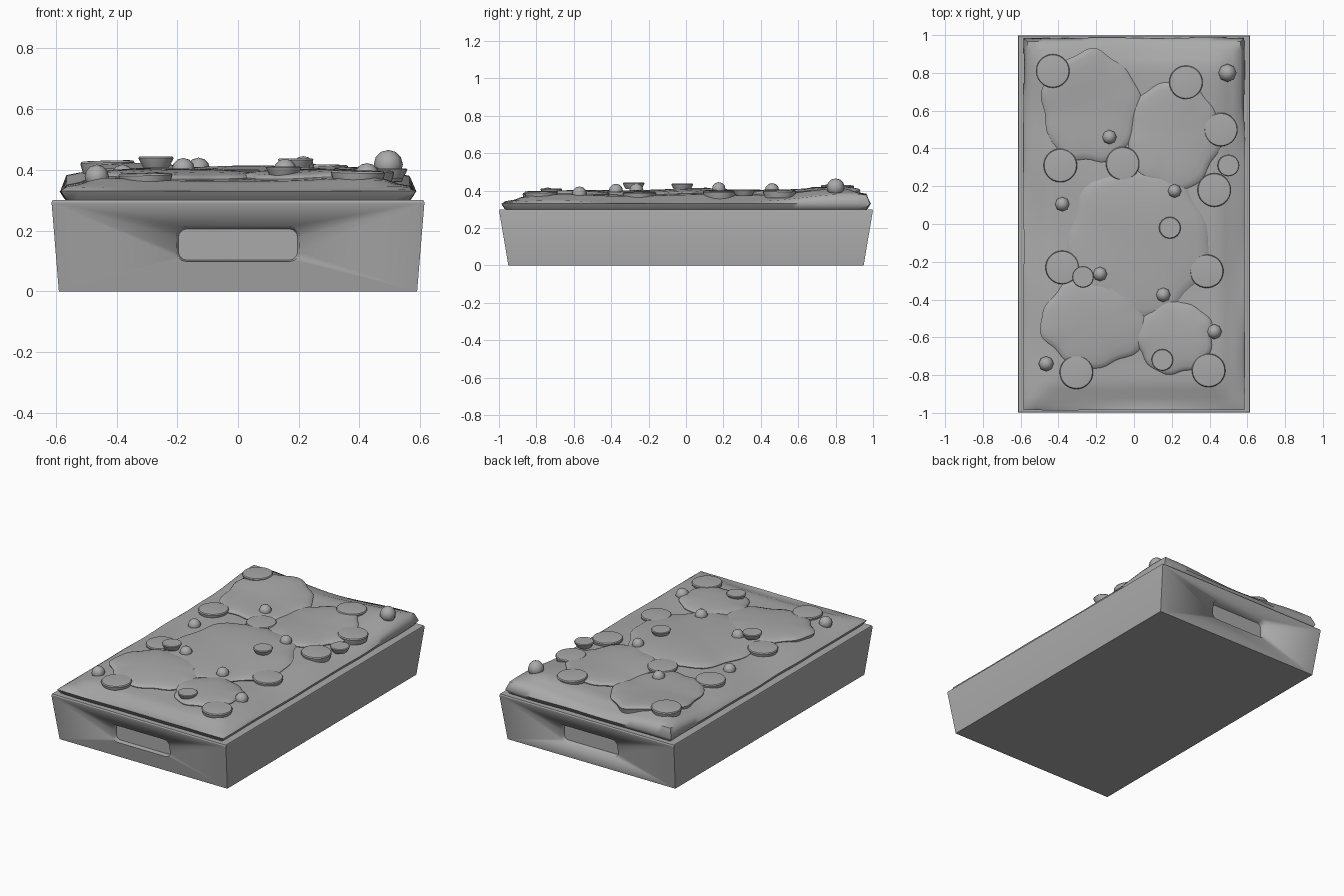
import bpy, bmesh, math
from mathutils import Vector, noise

cube = bpy.data.objects.get("Cube")
if cube:
    bpy.data.objects.remove(cube, do_unlink=True)

grey = bpy.data.materials.new("plain grey")
grey.use_nodes = True
COLOUR = (0.4, 0.4, 0.4, 1)
grey.diffuse_color = COLOUR
grey.node_tree.nodes["Principled BSDF"].inputs["Base Color"].default_value = COLOUR


def finish(name, bm, angle=35):
    """Turn a bmesh into a smooth-shaded object with sharp edges kept."""
    bmesh.ops.recalc_face_normals(bm, faces=bm.faces)
    mesh = bpy.data.meshes.new(name)
    bm.to_mesh(mesh)
    bm.free()
    obj = bpy.data.objects.new(name, mesh)
    bpy.context.collection.objects.link(obj)
    mesh.materials.append(grey)
    bpy.ops.object.select_all(action="DESELECT")
    obj.select_set(True)
    bpy.context.view_layer.objects.active = obj
    bpy.ops.object.shade_smooth_by_angle(angle=math.radians(angle))
    return obj


def loft(bm, rings):
    """Skin a list of point rings and cap both ends."""
    loops = [[bm.verts.new(p) for p in ring] for ring in rings]
    n = len(loops[0])
    for low, high in zip(loops, loops[1:]):
        for i in range(n):
            j = (i + 1) % n
            bm.faces.new((low[i], low[j], high[j], high[i]))
    bm.faces.new(loops[0])
    bm.faces.new(loops[-1])


def smooth(t):
    t = max(0, min(1, t))
    return t * t * (3 - 2 * t)


def dough_top(x, y):
    """Height of the uneven dough surface."""
    wave = 0.007 * math.sin(5 * x + 1.5) * math.cos(4 * y) + 0.004 * math.sin(9 * y + 3 * x)
    corner = 0.025 * smooth((y - 0.5) / 0.4) * smooth(abs(x) / 0.5)
    return 0.378 + wave + corner + 0.008 * y


# Tray: tapered block with a narrow rounded rim
def rect(x, y, z):
    return [(-x, -y, z), (x, -y, z), (x, y, z), (-x, y, z)]


bm = bmesh.new()
loft(bm, [rect(0.59, 0.95, 0), rect(0.614, 0.999, 0.292),
          rect(0.611, 0.996, 0.3), rect(0.59, 0.975, 0.3)])
tray = finish("tray", bm, 30)

# Handle recesses in both ends
for side, label in ((-1, "front"), (1, "back")):
    bm = bmesh.new()
    rings = []
    for depth, grow in ((0.1, 0.006), (0.015, 0.006), (-0.035, -0.004)):
        ring = []
        for k in range(16):
            a = math.tau * (k // 4 * 4 + k % 4 * 4 / 3) / 16
            sx = 1 if k < 4 or k >= 12 else -1
            sz = 1 if k < 8 else -1
            ring.append((sx * 0.17 + math.cos(a) * (0.03 + grow), side * (0.975 + depth),
                         0.154 + sz * 0.025 + math.sin(a) * (0.03 + grow)))
        rings.append(ring)
    loft(bm, rings)
    cutter = finish(label + "_handle_cutter", bm)
    cutter.hide_render = True
    cutter.hide_set(True)
    cut = tray.modifiers.new(label + " handle", "BOOLEAN")
    cut.operation = "DIFFERENCE"
    cut.solver = "EXACT"
    cut.object = cutter

bpy.context.view_layer.objects.active = tray
for modifier in list(tray.modifiers):
    bpy.ops.object.modifier_apply(modifier=modifier.name)
for cutter in [o for o in bpy.data.objects if o.name.endswith("_handle_cutter")]:
    bpy.data.objects.remove(cutter, do_unlink=True)

# Dough: wavy slab with puffy, rounded sides
bm = bmesh.new()
NX, NY = 28, 44
grid = bmesh.ops.create_grid(bm, x_segments=NX, y_segments=NY, size=1)
for v in bm.verts:
    x, y = v.co.x * 0.565, v.co.y * 0.965
    edge = min(0.565 - abs(x), 0.965 - abs(y))
    drop = 0.035 * (1 - smooth(edge / 0.13))
    v.co = (x, y, dough_top(x, y) - drop)
border = [e for e in bm.edges if e.is_boundary]
for grow, z in ((0.02, 0.33), (0.004, 0.305), (-0.02, 0.285)):
    new = bmesh.ops.extrude_edge_only(bm, edges=border)["geom"]
    for v in (g for g in new if isinstance(g, bmesh.types.BMVert)):
        wobble = 0.006 * noise.noise(Vector((v.co.x * 4, v.co.y * 4, 1)))
        for axis, half in ((0, 0.565), (1, 0.965)):
            if abs(v.co[axis]) > half - 0.004:
                v.co[axis] = math.copysign(half + grow + wobble, v.co[axis])
        v.co.z = z
    border = [g for g in new if isinstance(g, bmesh.types.BMEdge)]
bmesh.ops.holes_fill(bm, edges=border)
finish("dough", bm, 60)

# Melted patches: lobed, shallow domes lying on the dough
patches = [(-0.23, 0.62, 0.265, 0.305, 0.3), (0.21, 0.47, 0.25, 0.3, 1.7),
           (0.02, -0.1, 0.385, 0.405, 2.6), (-0.21, -0.52, 0.29, 0.245, 4.1),
           (0.215, -0.6, 0.21, 0.2, 5.2)]
for number, (cx, cy, rx, ry, seed) in enumerate(patches, 1):
    bm = bmesh.new()
    rings = []
    for scale, lift in ((0.97, -0.03), (0.99, -0.002), (1, 0.005), (0.97, 0.012), (0.88, 0.018),
                        (0.7, 0.023), (0.45, 0.026), (0.2, 0.027), (0.05, 0.027)):
        ring = []
        for k in range(56):
            a = math.tau * k / 56
            lobe = 0.97 + 0.035 * math.sin(5 * a + seed) + 0.025 * math.sin(9 * a + 2 * seed)
            x = cx + rx * lobe * scale * math.cos(a)
            y = cy + ry * lobe * scale * math.sin(a)
            ring.append((x, y, dough_top(x, y) + lift))
        rings.append(ring)
    loft(bm, rings)
    finish(f"melted_patch_{number}", bm, 50)


def disc(name, x, y, z, profile, sides, tilt=(0, 0)):
    """Round topping whose profile lists (radius, height) pairs."""
    bm = bmesh.new()
    loft(bm, [[(x + r * math.cos(math.tau * k / sides), y + r * math.sin(math.tau * k / sides),
                z + h + r * (tilt[0] * math.cos(math.tau * k / sides)
                             + tilt[1] * math.sin(math.tau * k / sides)))
               for k in range(sides)] for r, h in profile])
    return finish(name, bm, 40)


# Large round slices
slices = [(-0.43, 0.81), (0.275, 0.75), (0.46, 0.5), (-0.39, 0.31), (-0.06, 0.32),
          (0.425, 0.18), (-0.38, -0.23), (0.385, -0.25), (-0.1, -0.415),
          (-0.305, -0.785), (0.395, -0.775)]
for number, (x, y) in enumerate(slices, 1):
    disc(f"round_slice_{number}", x, y, dough_top(x, y),
         [(0.08, -0.02), (0.087, 0.005), (0.089, 0.014), (0.085, 0.02), (0.078, 0.021)],
         28, (-0.06 * x, -0.02 * y))

# Small tapered pieces
pieces = [(-0.27, -0.28, 0.443), (0.19, -0.02, 0.437), (0.5, 0.31, 0.405), (0.15, -0.72, 0.411)]
for number, (x, y, top) in enumerate(pieces, 1):
    disc(f"small_piece_{number}", x, y, top,
         [(0.042, -0.035), (0.054, -0.014), (0.058, -0.004), (0.054, 0)], 16)

# Little faceted balls
balls = [(0.495, 0.8, 0.048), (-0.13, 0.46, 0.038), (0.215, 0.175, 0.036), (-0.38, 0.105, 0.038),
         (-0.18, -0.265, 0.038), (0.155, -0.375, 0.038), (0.425, -0.57, 0.04), (-0.465, -0.74, 0.04)]
for number, (x, y, radius) in enumerate(balls, 1):
    bm = bmesh.new()
    bmesh.ops.create_uvsphere(bm, u_segments=8, v_segments=6, radius=radius)
    on_patch = any(((x - p[0]) / p[2]) ** 2 + ((y - p[1]) / p[3]) ** 2 < 0.9 for p in patches)
    z = dough_top(x, y) + (0.024 if on_patch else 0.004)
    bmesh.ops.translate(bm, verts=bm.verts, vec=(x, y, z))
    finish(f"little_ball_{number}", bm, 50)
